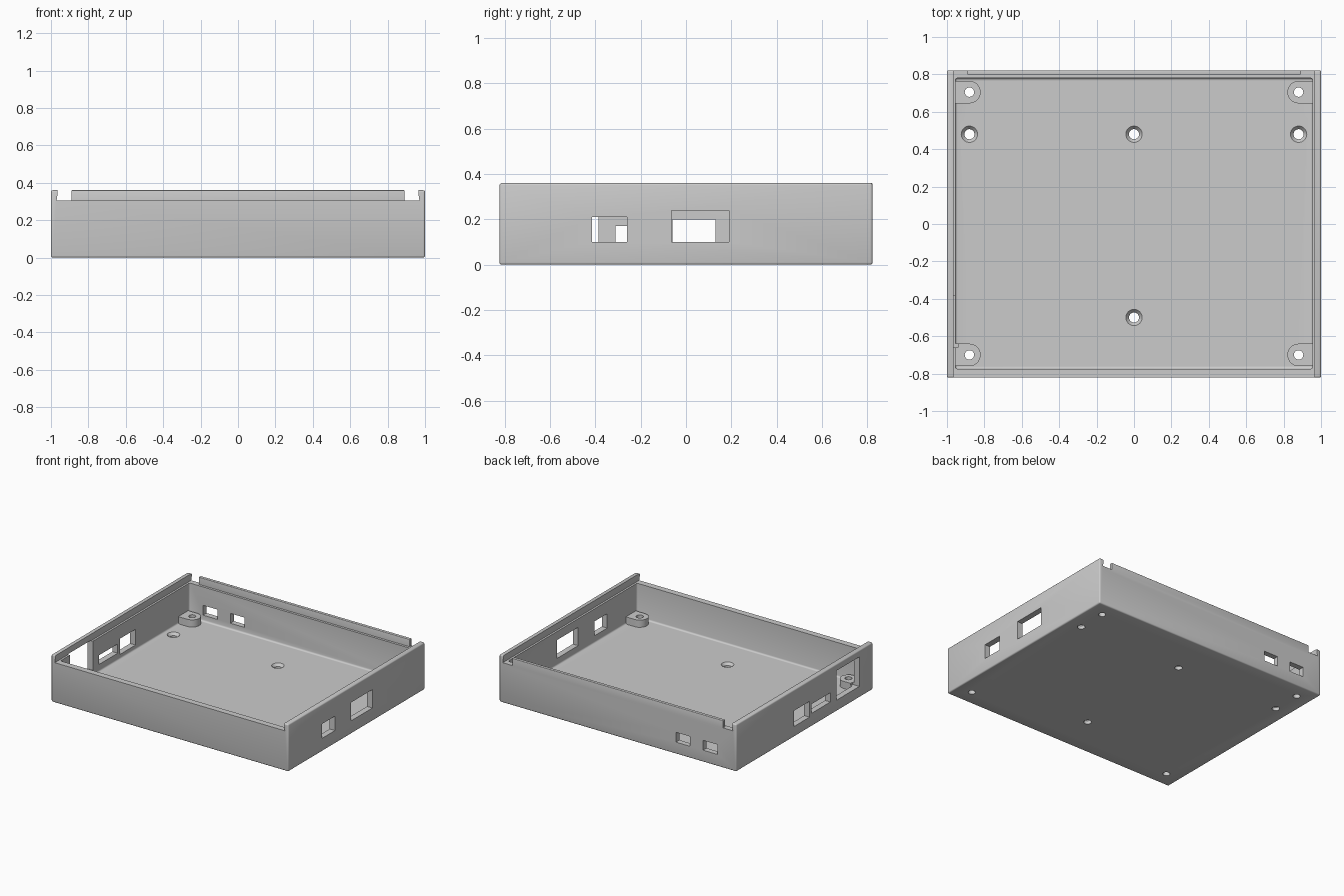
import bpy
import bmesh
from mathutils import Matrix, Vector

cube = bpy.data.objects.get("Cube")
if cube:
    bpy.data.objects.remove(cube, do_unlink=True)

grey = bpy.data.materials.new("plain_grey")
grey.use_nodes = True
grey.diffuse_color = (0.6, 0.6, 0.6, 1)
grey.node_tree.nodes["Principled BSDF"].inputs["Base Color"].default_value = (0.6, 0.6, 0.6, 1)


def make(name, bm):
    bmesh.ops.recalc_face_normals(bm, faces=bm.faces)
    mesh = bpy.data.meshes.new(name)
    bm.to_mesh(mesh)
    bm.free()
    mesh.materials.append(grey)
    obj = bpy.data.objects.new(name, mesh)
    bpy.context.collection.objects.link(obj)
    return obj


def box(name, x, y, z, round_off=0):
    lo, hi = Vector((x[0], y[0], z[0])), Vector((x[1], y[1], z[1]))
    bm = bmesh.new()
    bmesh.ops.create_cube(bm, size=1, matrix=Matrix.Translation((lo + hi) / 2)
                          @ Matrix.Diagonal((hi - lo).to_4d()))
    if round_off:
        bmesh.ops.bevel(bm, geom=bm.edges[:], offset=round_off, segments=3,
                        profile=0.5, affect='EDGES')
    return make(name, bm)


def cone(name, x, y, z, low_radius, high_radius):
    bm = bmesh.new()
    bmesh.ops.create_cone(bm, cap_ends=True, segments=32, radius1=low_radius,
                          radius2=high_radius, depth=z[1] - z[0],
                          matrix=Matrix.Translation((x, y, sum(z) / 2)))
    return make(name, bm)


def combine(tool, operation='DIFFERENCE'):
    """Apply a part or cutter to the tray, then remove it."""
    tool.hide_render = True
    mod = tray.modifiers.new("combine", 'BOOLEAN')
    mod.operation, mod.solver, mod.object = operation, 'EXACT', tool
    bpy.context.view_layer.objects.active = tray
    bpy.ops.object.modifier_apply(modifier=mod.name)
    bpy.data.objects.remove(tool, do_unlink=True)


# Outer shell and hollow interior
tray = box("enclosure_tray", (-1, 1), (-0.822, 0.822), (0, 0.36), 0.01)
combine(box("cavity", (-0.955, 0.955), (-0.775, 0.78), (0.045, 0.6), 0.012))

# Undercut slide for the lid, open at both ends
bm = bmesh.new()
profile = [(-0.97, 0.305), (0.97, 0.305), (0.965, 0.34), (0.965, 0.5),
           (-0.965, 0.5), (-0.965, 0.34)]
face = bm.faces.new([bm.verts.new((x, -1, z)) for x, z in profile])
ext = bmesh.ops.extrude_face_region(bm, geom=[face])
bmesh.ops.translate(bm, vec=(0, 2, 0),
                    verts=[v for v in ext["geom"] if isinstance(v, bmesh.types.BMVert)])
combine(make("lid_slide", bm))

# Raised lip along the back
combine(box("back_lip", (-0.89, 0.89), (0.798, 0.822), (0.28, 0.36), 0.003), 'UNION')

# Corner bosses with screw holes
for sx in (-1, 1):
    for y in (-0.70, 0.705):
        x = 0.88 * sx
        combine(box("boss_block", sorted((x, 0.975 * sx)), (y - 0.06, y + 0.06),
                    (0.02, 0.10)), 'UNION')
        combine(cone("boss_end", x, y, (0.02, 0.10), 0.06, 0.06), 'UNION')
        combine(cone("boss_hole", x, y, (-0.1, 0.2), 0.025, 0.025))

# Countersunk holes in the floor
for x, y in ((-0.88, 0.48), (0, 0.48), (0.88, 0.48), (0, -0.5)):
    combine(cone("floor_hole", x, y, (-0.1, 0.2), 0.027, 0.027))
    combine(cone("countersink", x, y, (0.022, 0.05), 0.024, 0.048))

# Connector openings: left wall, right wall, back wall
for y, z in (((-0.415, -0.26), (0.10, 0.21)), ((-0.065, 0.19), (0.10, 0.24))):
    combine(box("left_opening", (0.94, 1.1), y, z))
for y, z in (((-0.06, 0.13), (0.08, 0.20)), ((-0.31, -0.085), (0.10, 0.17)),
             ((-0.66, -0.385), (0.085, 0.31))):
    combine(box("right_opening", (-1.1, -0.94), y, z))
for x in ((-0.61, -0.49), (-0.84, -0.72)):
    combine(box("back_opening", x, (0.76, 0.9), (0.09, 0.165)))

# Smooth the rounded edges and holes, keep corners crisp
bpy.ops.object.select_all(action='DESELECT')
tray.select_set(True)
bpy.context.view_layer.objects.active = tray
bpy.ops.object.shade_smooth_by_angle(angle=0.6)
